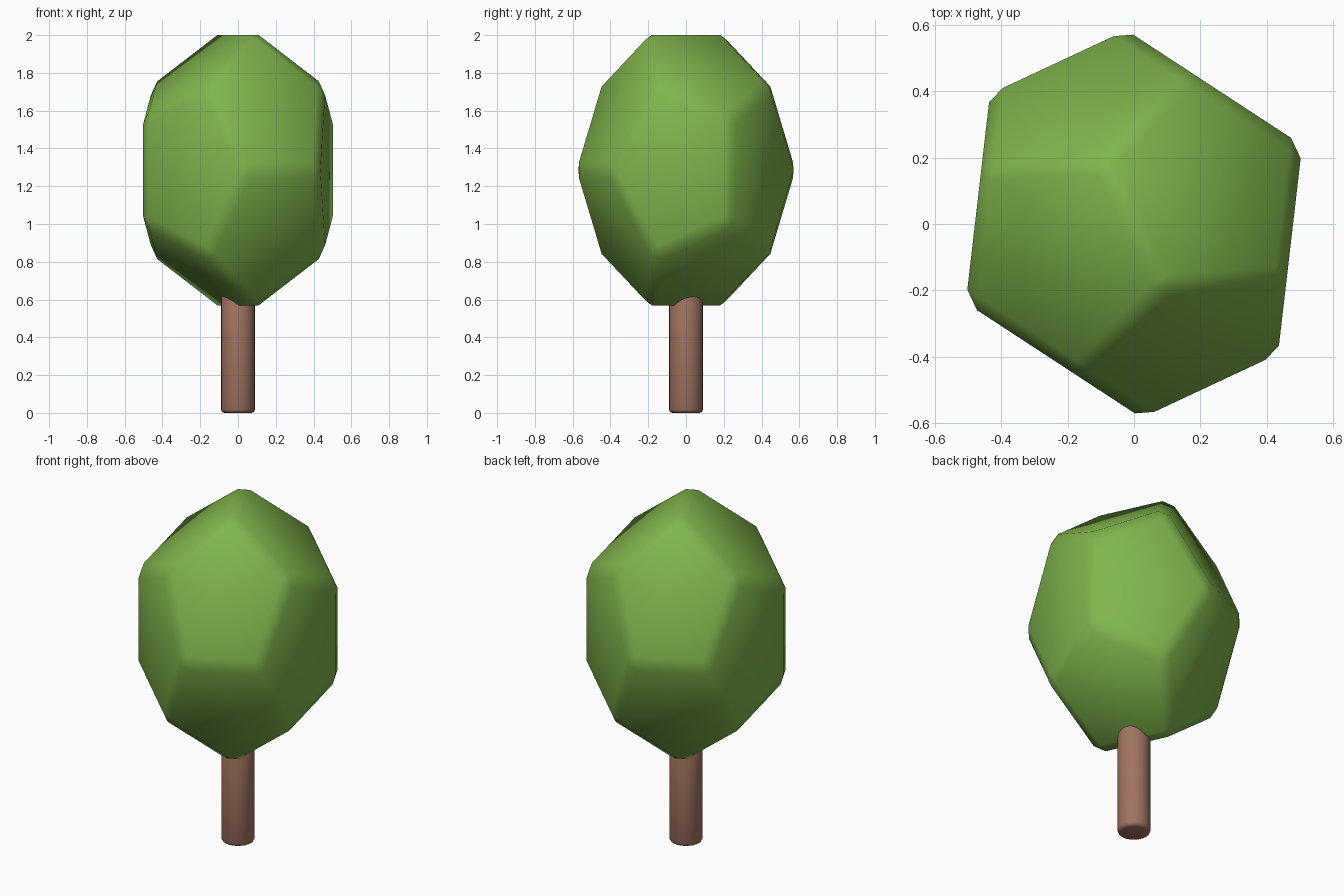
import bpy, bmesh, math
from mathutils import Matrix, Vector

if "Cube" in bpy.data.objects:
    bpy.data.objects.remove(bpy.data.objects["Cube"])


def material(name, rgb):
    m = bpy.data.materials.new(name)
    m.diffuse_color = (*rgb, 1.0)
    m.use_nodes = True
    m.node_tree.nodes["Principled BSDF"].inputs["Base Color"].default_value = m.diffuse_color
    return m


def make_object(name, bm, mat):
    bmesh.ops.recalc_face_normals(bm, faces=bm.faces[:])
    for f in bm.faces:
        f.smooth = True
    mesh = bpy.data.meshes.new(name)
    bm.to_mesh(mesh)
    bm.free()
    mesh.materials.append(mat)
    ob = bpy.data.objects.new(name, mesh)
    bpy.context.collection.objects.link(ob)
    return ob


# Crown: chamfered dodecahedron, stretched upwards and turned
PHI = (1 + math.sqrt(5)) / 2
bm = bmesh.new()
signs = (-1, 1)
points = [Vector((x, y, z)) for x in signs for y in signs for z in signs]
for s in signs:
    for t in signs:
        points += [Vector((0, s / PHI, t * PHI)),
                   Vector((s / PHI, t * PHI, 0)),
                   Vector((t * PHI, 0, s / PHI))]
for p in points:
    bm.verts.new(p * 0.3455)
bmesh.ops.convex_hull(bm, input=bm.verts[:])
bmesh.ops.dissolve_limit(bm, angle_limit=math.radians(5),
                         verts=bm.verts[:], edges=bm.edges[:])
bmesh.ops.bevel(bm, geom=bm.edges[:], offset=0.04, offset_type='OFFSET',
                segments=1, profile=0.5, affect='EDGES')
bm.transform(Matrix.Translation((0, 0, 1.285))
             @ Matrix.Rotation(math.radians(25.1), 4, 'Z')
             @ Matrix.Diagonal((1, 1, 1.33, 1)))
make_object("crown", bm, material("leaf green", (0.216, 0.456, 0.072)))

# Trunk: round post with softened rims, ending inside the crown
bm = bmesh.new()
bmesh.ops.create_cone(bm, cap_ends=True, segments=24, radius1=0.09,
                      radius2=0.09, depth=0.7,
                      matrix=Matrix.Translation((0, 0, 0.35)))
rims = [e for e in bm.edges if abs(e.verts[0].co.z - e.verts[1].co.z) < 1e-4]
bmesh.ops.bevel(bm, geom=rims, offset=0.018, offset_type='OFFSET',
                segments=2, profile=0.5, affect='EDGES')
make_object("trunk", bm, material("bark brown", (0.352, 0.171, 0.117)))
